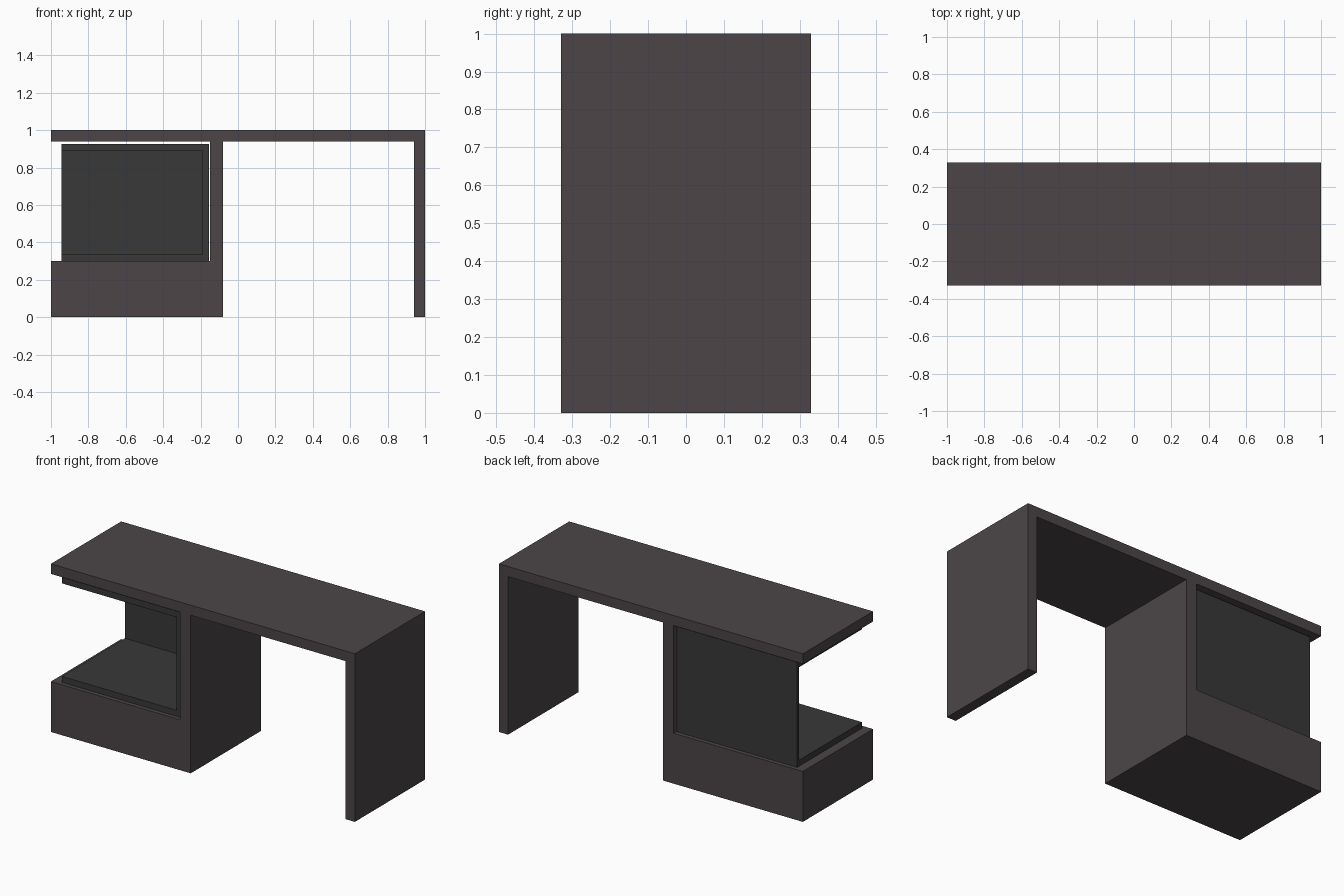
import bpy, bmesh

if "Cube" in bpy.data.objects:
    bpy.data.objects.remove(bpy.data.objects["Cube"])


def material(name, rgb):
    mat = bpy.data.materials.new(name)
    mat.diffuse_color = (*rgb, 1)
    mat.use_nodes = True
    mat.node_tree.nodes["Principled BSDF"].inputs["Base Color"].default_value = mat.diffuse_color
    return mat


def extrude_profile(name, points, y0, y1, mat):
    """Solid made from an x-z outline extruded along y."""
    bm = bmesh.new()
    face = bm.faces.new([bm.verts.new((x, y0, z)) for x, z in points])
    result = bmesh.ops.extrude_face_region(bm, geom=[face])
    moved = [v for v in result["geom"] if isinstance(v, bmesh.types.BMVert)]
    bmesh.ops.translate(bm, verts=moved, vec=(0, y1 - y0, 0))
    bmesh.ops.recalc_face_normals(bm, faces=bm.faces)
    mesh = bpy.data.meshes.new(name)
    bm.to_mesh(mesh)
    bm.free()
    mesh.materials.append(mat)
    obj = bpy.data.objects.new(name, mesh)
    bpy.context.collection.objects.link(obj)
    return obj


wood = material("dark_wood", (0.072, 0.060, 0.064))
lining = material("charcoal_lining", (0.040, 0.040, 0.040))

# Desk frame: top, right leg, divider and low base in one continuous outline
extrude_profile("desk_frame", [
    (-1, 0), (-0.08, 0), (-0.08, 0.94), (0.94, 0.94), (0.94, 0), (1, 0),
    (1, 1), (-1, 1), (-1, 0.94), (-0.15, 0.94), (-0.15, 0.30), (-1, 0.30),
], -0.33, 0.33, wood)

# Compartment lining: floor, right wall and ceiling, open at front and left
L, R, B, T, t = -0.945, -0.155, 0.30, 0.925, 0.036
extrude_profile("compartment_lining", [
    (L, B), (R, B), (R, T), (L, T),
    (L, T - t), (R - t, T - t), (R - t, B + t), (L, B + t),
], -0.305, 0.287, lining)

# Thin panel closing the back of the compartment
extrude_profile("compartment_back", [(L, B), (R, B), (R, T), (L, T)],
                0.287, 0.305, lining)
